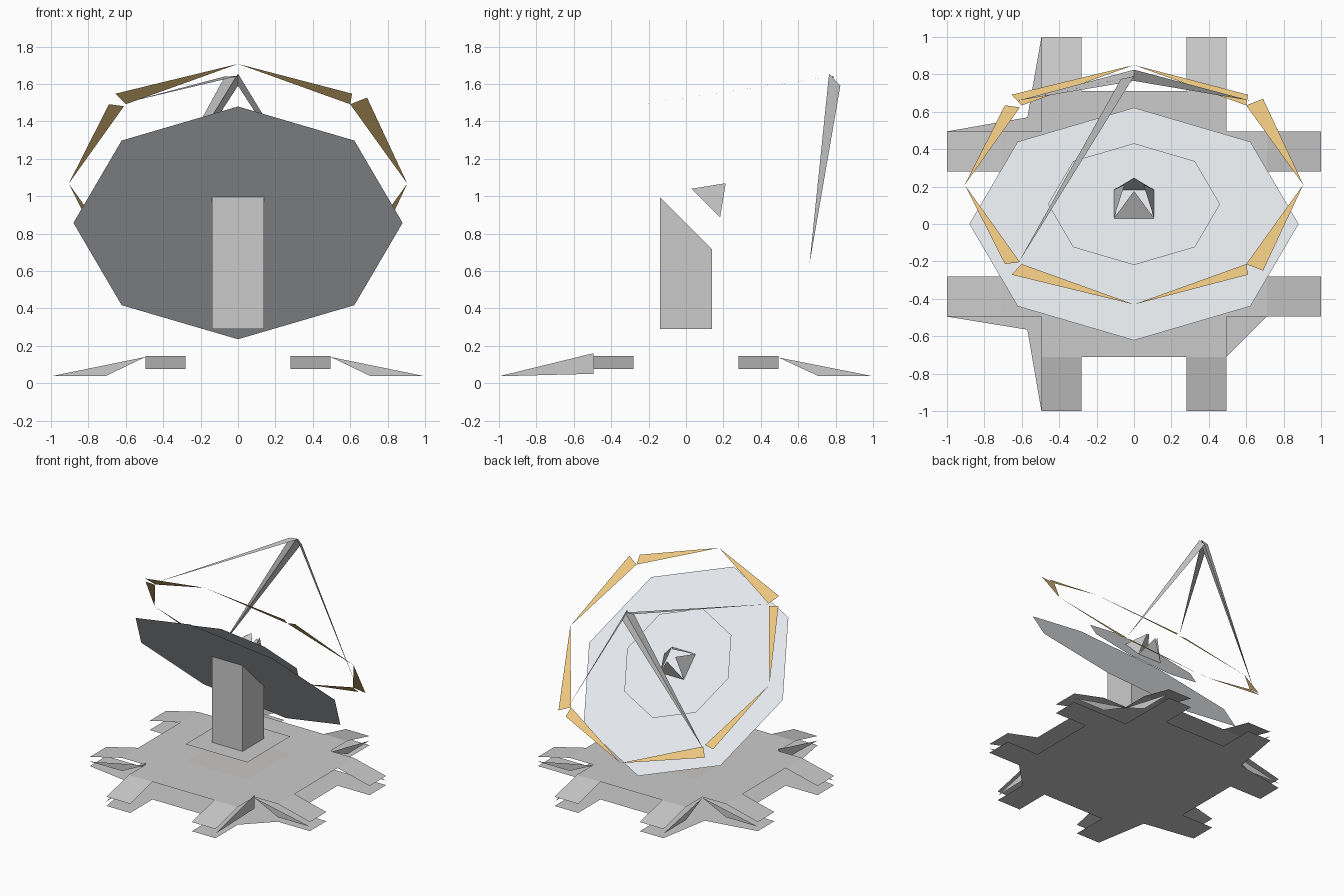
import bpy
from math import sin, cos, pi, sqrt

if "Cube" in bpy.data.objects:
    bpy.data.objects.remove(bpy.data.objects["Cube"])

S = sqrt(0.5)
P, Q, R = 0.28, 0.495, 0.71      # prong inner edge, prong outer edge, plate edge
TOP, TIP = 0.145, 0.075          # deck height, prong tip height


def material(name, rgb):
    m = bpy.data.materials.new(name)
    m.diffuse_color = (*rgb, 1)
    m.use_nodes = True
    m.node_tree.nodes["Principled BSDF"].inputs["Base Color"].default_value = m.diffuse_color
    return m


gold = material("gold", (0.85, 0.58, 0.22))
pale = material("pale_grey", (0.80, 0.83, 0.86))
tan = material("tan", (0.60, 0.57, 0.54))


def sheet(name, polys, mat=None):
    verts, faces = [], []
    for poly in polys:
        faces.append(list(range(len(verts), len(verts) + len(poly))))
        verts += poly
    me = bpy.data.meshes.new(name)
    me.from_pydata(verts, [], faces)
    me.update()
    ob = bpy.data.objects.new(name, me)
    bpy.context.collection.objects.link(ob)
    if mat:
        me.materials.append(mat)
    return ob


def turn(pts, k):
    # quarter turns about z
    for _ in range(k):
        pts = [(-p[1], p[0], *p[2:]) for p in pts]
    return pts


def square(h, z):
    return [(-h, -h, z), (h, -h, z), (h, h, z), (-h, h, z)]


def tilt(u, v, t):
    # dish coordinates: across, up the dish, along its axis (45 degree tilt)
    return (u, S * (t - v), 0.857 + S * (t + v))


def octagon(r, t):
    return [tilt(r * cos(i * pi / 4), r * sin(i * pi / 4), t) for i in range(8)]


# Base: flat underside with an uneven outline at the corners
side = [(1, -Q), (1, -P), (R, -P), (R, P), (1, P), (1, Q)]
corners = [[(Q, Q)], [(-0.57, 0.57)], [(-0.57, -0.565)], [(Q, -R), (R, -Q)]]
outline = []
for k in range(4):
    outline += turn(side, k) + corners[k]
sheet("base_underside", [[(x, y, 0) for x, y in reversed(outline)]])

# Base: raised deck and sloping prongs
deck = []
prongs = []
for k in range(4):
    deck += turn([(R, -Q, TOP), (R, Q, TOP), (Q, Q, TOP)], k)
    for a, b in ((-Q, -P), (P, Q)):
        prongs.append(turn([(R, a, TOP), (1, a, TIP), (1, b, TIP), (R, b, TOP)], k))
sheet("base_deck", [deck])
sheet("base_prongs", prongs)

# Base: triangular gussets in the four corners
gussets = []
for sx in (-1, 1):
    for sy in (-1, 1):
        gussets.append([(sx * Q, sy * Q, 0.14), (sx * R, sy * Q, 0.037), (sx, sy * Q, 0.037)])
        if sy > 0:
            gussets.append([(sx * Q, Q, 0.137), (sx * Q, R, 0.037), (sx * Q, 1, 0.037)])
        else:
            gussets.append([(sx * Q, -Q, 0.16), (sx * Q, -Q, 0.05), (sx * Q, -1, 0.037)])
sheet("base_gussets", gussets)

# Pedestal: floor patch, mounting plate and slant-topped pillar
sheet("floor_patch", [square(0.28, TOP + 0.003)], tan)
sheet("mounting_plate", [square(0.28, 0.29)])
w = 0.14
low = square(w, 0.29)
high = [(x, y, 0.855 - y) for x, y, _ in low]
sheet("pillar", [[low[i], low[(i + 1) % 4], high[(i + 1) % 4], high[i]] for i in range(4)])

# Dish: back panel and floating inner panel
sheet("dish_back", [octagon(0.88, 0)], pale)
sheet("dish_inner", [octagon(0.46, 0.15)], pale)

# Gold rim: two tapering slivers per quadrant
T = 0.297
rim = []
for s in (-1, 1):
    for ends_a, ends_b, sx in (
            (((0.61, 0.68), (0.60, 0.60)), ((0.69, 0.65), (0.60, 0.60)), 1),
            (((0.655, 0.68), (0.60, 0.60)), ((0.69, 0.60), (0.61, 0.585)), -1)):
        rim.append([tilt(0, s * 0.905, T)] + [tilt(sx * u, s * v, T) for u, v in ends_a])
        rim.append([tilt(sx * 0.905, 0, T)] + [tilt(sx * u, s * v, T) for u, v in ends_b])
sheet("gold_rim", rim, gold)

# Receiver: four triangular fins standing on the inner panel
b = 0.108
fins = []
for k in range(4):
    fins.append([tilt(*p) for p in turn([(b, -b, 0.15), (b, b, 0.15), (0.05, 0, 0.3)], k)])
sheet("receiver_fins", fins)

# Tripod: thin tapering struts meeting at the tip
tip_a, tip_b = (0, 0.765, 1.655), (0, 0.825, 1.59)
left_a, left_b = (-0.07, 0.775, 1.64), (0, 0.79, 1.642)
sheet("right_strut", [[tip_a, tip_b, (0.62, 0.66, 0.635)]])
sheet("left_strut", [[tip_a, tip_b, (-0.62, 0.66, 0.635)],
                     [left_a, left_b, (-0.62, 0.66, 0.635)]])
sheet("upper_strut", [[left_a, left_b, (-0.62, -0.21, 1.495)]])
